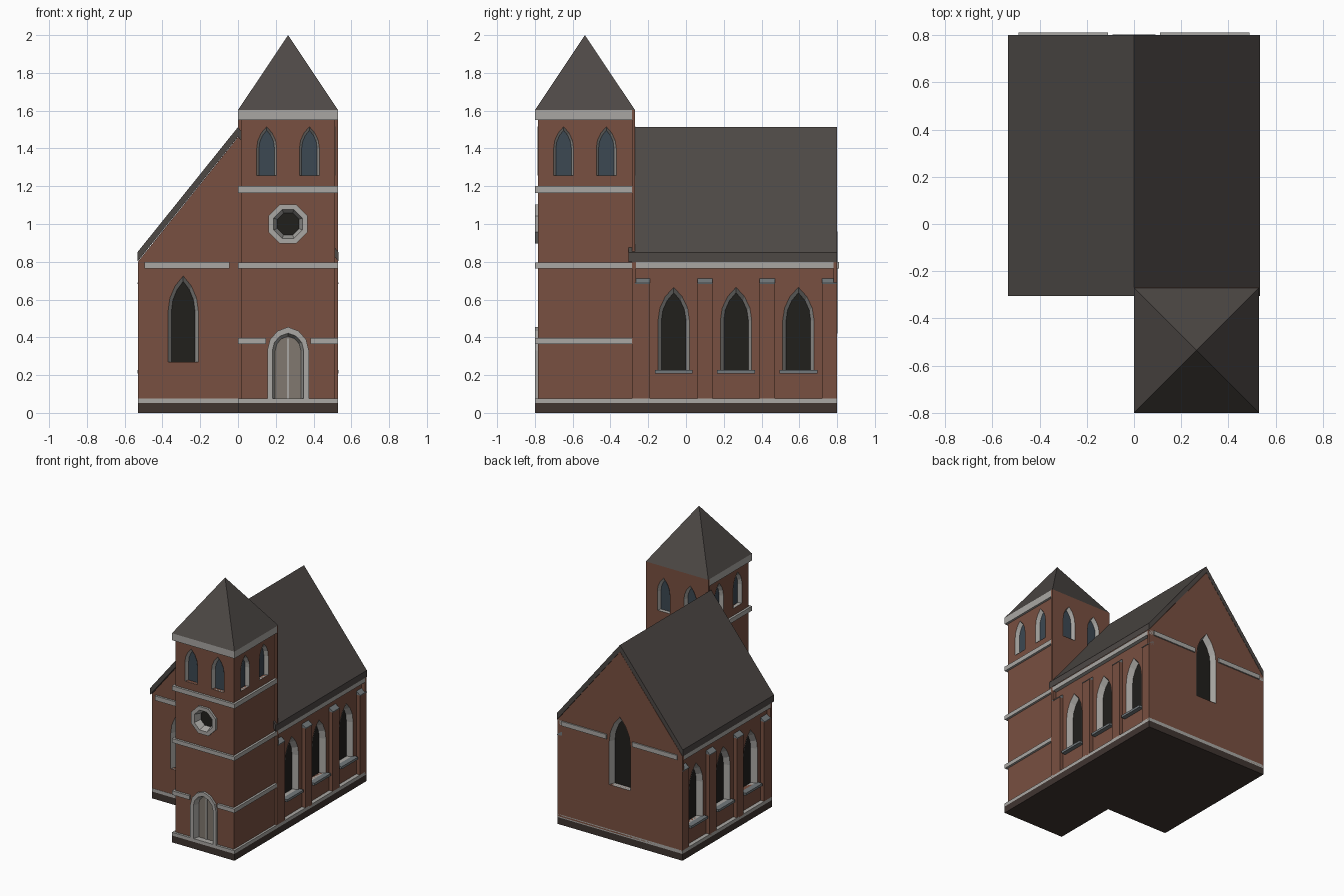
import bpy, bmesh, math
from mathutils import Vector

if "Cube" in bpy.data.objects:
    bpy.data.objects.remove(bpy.data.objects["Cube"])


def material(name, r, g, b):
    m = bpy.data.materials.new(name)
    m.diffuse_color = (r, g, b, 1)
    m.use_nodes = True
    m.node_tree.nodes["Principled BSDF"].inputs["Base Color"].default_value = m.diffuse_color
    return m


BRICK = material("brick", 0.19, 0.08, 0.052)
STONE = material("stone", 0.40, 0.39, 0.37)
SLATE = material("slate", 0.075, 0.065, 0.06)
PLINTH = material("plinth", 0.05, 0.035, 0.03)
CAP = material("cap_stone", 0.17, 0.19, 0.20)
DARK = material("dark_glass", 0.015, 0.014, 0.012)
GLASS = material("blue_glass", 0.045, 0.065, 0.085)
WOOD = material("pale_wood", 0.22, 0.19, 0.16)

# Wall directions: along the wall, and outwards
FRONT = (Vector((1, 0, 0)), Vector((0, -1, 0)))
BACK = (Vector((1, 0, 0)), Vector((0, 1, 0)))
RIGHT = (Vector((0, 1, 0)), Vector((1, 0, 0)))
LEFT = (Vector((0, 1, 0)), Vector((-1, 0, 0)))


def skin(bm, loops, ring=False):
    """Joins matching loops of points; a ring closes on itself, otherwise the ends are capped."""
    rows = [[bm.verts.new(p) for p in loop] for loop in loops]
    n = len(rows[0])
    pairs = list(zip(rows, rows[1:]))
    if ring:
        pairs.append((rows[-1], rows[0]))
    else:
        bm.faces.new(rows[0])
        bm.faces.new(rows[-1])
    for a, b in pairs:
        for i in range(n):
            j = (i + 1) % n
            bm.faces.new((a[i], a[j], b[j], b[i]))


def finish(bm, name, mat):
    bmesh.ops.recalc_face_normals(bm, faces=bm.faces)
    me = bpy.data.meshes.new(name)
    bm.to_mesh(me)
    bm.free()
    if mat:
        me.materials.append(mat)
    ob = bpy.data.objects.new(name, me)
    bpy.context.collection.objects.link(ob)
    return ob


def solid(name, loops, mat, ring=False):
    bm = bmesh.new()
    skin(bm, loops, ring)
    return finish(bm, name, mat)


def box(name, x, y, z, mat):
    return solid(name, [[(x[0], y[0], h), (x[1], y[0], h), (x[1], y[1], h), (x[0], y[1], h)] for h in z], mat)


def along_y(name, profile, y0, y1, mat):
    return solid(name, [[(x, y, z) for x, z in profile] for y in (y0, y1)], mat)


def on_wall(wall, plane, outline, n):
    return [wall[0] * u + wall[1] * (plane + n) + Vector((0, 0, z)) for u, z in outline]


def lancet(c, w, z0, zs, z1, segs=3):
    """Pointed arch outline: centre, half width, bottom, springing, tip."""
    h = z1 - zs
    k = (h * h - w * w) / (2 * w)
    end = math.atan2(h, k)
    arc = [((w + k) * math.cos(end * i / segs) - k, zs + (w + k) * math.sin(end * i / segs)) for i in range(segs)]
    return ([(c - w, z0), (c + w, z0)] + [(c + x, z) for x, z in arc] + [(c, z1)]
            + [(c - x, z) for x, z in reversed(arc)])


def octagon(c, z, r):
    return [(c + r * math.cos(math.pi * (i + .5) / 4), z + r * math.sin(math.pi * (i + .5) / 4)) for i in range(8)]


cut_bm = bmesh.new()


def opening(name, wall, plane, outer, mid, inner, depth, proud, pane):
    """Frame with splayed reveal, pane behind it, and a matching cutter."""
    P = lambda o, n: on_wall(wall, plane, o, n)
    loops = [P(outer, -depth), P(outer, proud)] + ([P(mid, proud)] if mid else []) + [P(inner, -depth)]
    solid(name + "_frame", loops, STONE, ring=True)
    solid(name + "_pane", [P(inner, -depth - 0.008), P(inner, -depth + 0.003)], pane)
    skin(cut_bm, [P(outer, -depth), P(outer, 0.06)])


def window(name, wall, plane, c, w, z0, zs, z1, pane, t=0.018, depth=0.045):
    opening(name, wall, plane, lancet(c, w, z0, zs, z1), None,
            lancet(c, w - t, z0, zs, z1 - 1.6 * t), depth, 0.002, pane)


# Plinth and base course for both volumes
for part, x, y in (("nave", (-.53, .53), (-.287, .8)), ("tower", (0, .53), (-.8, -.27))):
    box(part + "_plinth", x, y, (0, .052), PLINTH)
    box(part + "_base_course", x, y, (.052, .077), STONE)

# Brick walls
gable = [(-.53, .06), (.53, .06), (.53, .80), (0, 1.46), (-.53, .80)]
walls = [
    along_y("nave_walls", [(-.5, .06), (.5, .06), (.5, .83), (0, 1.455), (-.5, .83)], -.275, .79, BRICK),
    along_y("front_gable", gable, -.285, -.265, BRICK),
    along_y("back_gable", gable, .78, .8, BRICK),
    box("tower_walls", (.017, .513), (-.783, -.275), (.06, 1.59), BRICK),
    box("tower_back_wall", (0, .53), (-.286, -.27), (.06, 1.603), BRICK),
]

# Roofs
along_y("nave_roof", [(-.533, .80), (0, 1.462), (.533, .80), (.533, .85), (0, 1.513), (-.533, .85)], -.305, .8, SLATE)
bm = bmesh.new()
base = [bm.verts.new((x, y, 1.603)) for x, y in ((0, -.8), (.53, -.8), (.53, -.27), (0, -.27))]
tip = bm.verts.new((.265, -.535, 2))
bm.faces.new(base)
for i in range(4):
    bm.faces.new((base[i], base[(i + 1) % 4], tip))
finish(bm, "tower_roof", SLATE)

# Tower string courses; the lowest stops either side of the door
for z in ((.765, .796), (1.165, 1.2), (1.55, 1.603)):
    box("tower_band", (0, .53), (-.8, -.286), z, STONE)
box("tower_low_band", (0, .53), (-.74, -.286), (.365, .396), STONE)
for x in ((0, .147), (.383, .53)):
    box("tower_low_band_front", x, (-.8, -.74), (.365, .396), STONE)

# Gable string courses
box("front_gable_band", (-.495, -.045), (-.3, -.28), (.765, .8), STONE)
for s in (-1, 1):
    box("back_gable_band", sorted((s * .11, s * .49)), (.79, .81), (.765, .8), STONE)

# Nave sides: eaves course, buttresses, windows, sills
for s, wall in ((-1, LEFT), (1, RIGHT)):
    box("eaves_course", sorted((s * .49, s * .53)), (-.27, .8), (.765, .8), STONE)
    for i in range(4):
        y = -.27 + .33 * i
        box("buttress", sorted((s * .49, s * .53)), (y, y + .08), (.07, .685), BRICK)
        along_y("buttress_cap", [(s * .49, .682), (s * .533, .682), (s * .533, .688), (s * .5, .712), (s * .49, .712)],
                y, y + .08, CAP)
    for c in (-.065, .265, .595):
        window("nave_window", wall, .5, c, .083, .225, .49, .665, DARK)
        box("window_sill", sorted((s * .49, s * .533)), (c - .1, c + .1), (.208, .226), CAP)

# Gable windows
window("front_gable_window", FRONT, .285, -.29, .08, .27, .54, .725, DARK)
window("back_gable_window", BACK, .8, 0, .09, .42, .75, .96, DARK)

# Belfry windows, a pair on each tower face
for wall, plane, mid in ((FRONT, .783, .265), (BACK, -.27, .265), (LEFT, -.017, -.535), (RIGHT, .513, -.535)):
    for s in (-1, 1):
        window("belfry_window", wall, plane, mid + s * .113, .053, 1.257, 1.4, 1.515, GLASS, .012, .03)

# Round window and door
opening("round_window", FRONT, .783, octagon(.265, 1, .112), octagon(.265, 1, .082), octagon(.265, 1, .063), .04, .017, DARK)
opening("door", FRONT, .783, lancet(.265, .11, .077, .33, .455), lancet(.265, .083, .077, .33, .422),
        lancet(.265, .068, .077, .33, .405), .03, .017, WOOD)
box("door_centre_strip", (.259, .271), (-.762, -.75), (.077, .395), STONE)

# Cut every opening out of the walls
cutter = finish(cut_bm, "opening_cutter", None)
cutter.hide_render = True
for w in walls:
    mod = w.modifiers.new("openings", 'BOOLEAN')
    mod.operation = 'DIFFERENCE'
    mod.solver = 'EXACT'
    mod.object = cutter
    bpy.context.view_layer.objects.active = w
    bpy.ops.object.modifier_apply(modifier=mod.name)
bpy.data.objects.remove(cutter)
